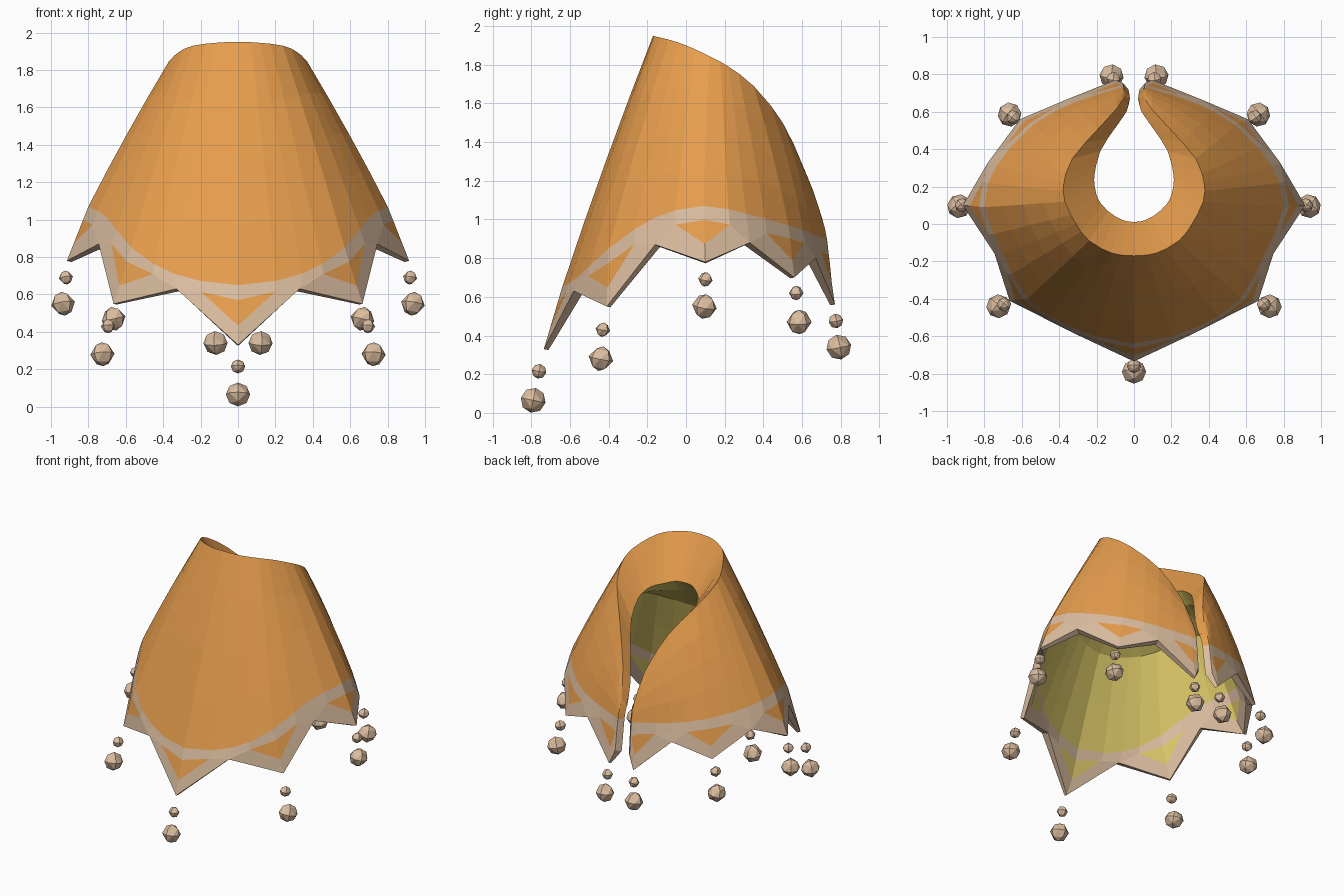
import bpy, bmesh
from mathutils import Vector

cube = bpy.data.objects.get("Cube")
if cube:
    bpy.data.objects.remove(cube)


def material(name, colour):
    mat = bpy.data.materials.new(name)
    mat.use_nodes = True
    mat.diffuse_color = (*colour, 1)
    node = next(n for n in mat.node_tree.nodes if n.type == 'BSDF_PRINCIPLED')
    node.inputs["Base Color"].default_value = (*colour, 1)
    return mat


ORANGE, TAN, YELLOW = range(3)
mats = [material("orange cloth", (0.80, 0.34, 0.075)),
        material("tan trim", (0.71, 0.51, 0.35)),
        material("yellow lining", (0.70, 0.57, 0.135))]


def points(*rows):
    return [Vector(r) for r in rows]


# Key stations from the front centre round the left side to the back slit;
# even stations are hem tips, odd ones are the notches between them
rim = points((0, -.17, 1.95), (.12, -.155, 1.945), (.24, -.09, 1.93), (.31, 0, 1.9),
             (.37, .12, 1.845), (.375, .22, 1.79), (.33, .35, 1.69), (.2, .5, 1.5),
             (.09, .62, 1.24), (.05, .69, 1.02))
collar = points((0, .01, 1.65), (.07, .025, 1.65), (.14, .07, 1.63), (.19, .13, 1.62),
                (.21, .2, 1.6), (.21, .27, 1.57), (.18, .39, 1.48), (.11, .5, 1.33),
                (.04, .6, 1.13), (.025, .66, .97))
band = points((0, -.64, .65), (.34, -.55, .71), (.57, -.4, .85), (.7, -.16, 1.01),
              (.8, .09, 1.07), (.735, .31, 1.03), (.54, .53, .97), (.33, .645, .93),
              (.1, .72, .9), (.055, .73, .89))
hem = points((0, -.735, .33), (.33, -.58, .63), (.665, -.41, .55), (.745, -.16, .87),
             (.915, .1, .78), (.78, .33, .88), (.61, .56, .7), (.35, .67, .8),
             (.1, .77, .56), (.06, .755, .66))
band_low = [p.lerp(h, 0.55 if i % 2 else 0.25) for i, (p, h) in enumerate(zip(band, hem))]
LAST = len(hem) - 1


def along(keys, s):
    """Smooth curve through the keys, mirrored at the front."""
    i = min(int(s), LAST - 1)
    t = s - i
    b, c = keys[i], keys[i + 1]
    a = keys[i - 1] if i else Vector((-c.x, c.y, c.z))
    d = keys[i + 2] if i + 2 <= LAST else c * 2 - b
    return b + (c - a) * (t / 2) + (a * 2 - b * 5 + c * 4 - d) * (t * t / 2) \
        + (b * 3 - a - c * 3 + d) * (t ** 3 / 2)


stations = []
for k in range(LAST):
    stations += [k, k + (0.42 if k % 2 else 0.58)]
stations.append(LAST)

# Outer cloth: bulging columns from the rim down to the trim band
bm = bmesh.new()
STEPS = 4
grid = []
for s in stations:
    top, low = along(rim, s), along(band, s)
    mid = (top + low) / 2
    out = Vector((mid.x, mid.y - 0.2, 0)).normalized()
    bulge = 0.02 + 0.06 * max(0, out.y)
    control = mid + out * bulge * min(1, (top - low).length)
    column = []
    for r in range(STEPS + 1):
        v = r / STEPS
        column.append(bm.verts.new(top * (1 - v) ** 2 + control * (2 * v * (1 - v)) + low * v * v))
    column.append(bm.verts.new(along(band_low, s)))
    grid.append(column)
hem_verts = [bm.verts.new(p) for p in hem]
tip_verts = {k: bm.verts.new(hem[k].lerp(band_low[k], 0.43)) for k in range(0, LAST, 2)}

shell = []
for c in range(len(grid) - 1):
    for r in range(STEPS + 1):
        shell.append(((grid[c][r], grid[c][r + 1], grid[c + 1][r + 1], grid[c + 1][r]),
                      ORANGE if r < STEPS else TAN))

# Pointed hem: an orange triangle framed by trim in each tooth
for k in range(LAST):
    first, side, second = (grid[2 * k + i][-1] for i in range(3))
    h0, h1 = hem_verts[k], hem_verts[k + 1]
    if k % 2 == 0:
        t = tip_verts[k]
        shell += [((first, t, side), ORANGE), ((t, h0, h1, side), TAN), ((side, h1, second), TAN)]
    else:
        t = tip_verts[k + 1]
        shell += [((side, t, second), ORANGE), ((side, h0, h1, t), TAN), ((first, h0, side), TAN)]


def face(verts, mat):
    bm.faces.new(verts).material_index = mat


for verts, mat in shell:
    face(verts, mat)
bm.normal_update()

# Lining: the same cloth set inwards, thinner at the tips, meeting the collar
slit = grid[-1] + [hem_verts[-1]]
tips = hem_verts[::2]
inner = {}
for v in list(bm.verts):
    if v in slit:
        co = v.co + Vector((-0.03, -0.035, -0.01))
    else:
        co = v.co - v.normal * (0.025 if v in tips else 0.05)
    if v.co.x < 0.001:
        co.x = 0
    inner[v] = bm.verts.new(co)
for s, column in zip(stations, grid):
    edge = along(collar, s)
    inner[column[0]].co = edge
    if s < LAST:
        drop = Vector((0, 0, column[0].co.z - edge.z)) * 0.5
        inner[column[1]].co = (edge - drop).lerp(inner[column[1]].co, 0.35)
for verts, mat in shell:
    face([inner[v] for v in reversed(verts)], YELLOW if mat == ORANGE else TAN)

# Collar, hem thickness and slit edge
for a, b in zip(grid, grid[1:]):
    face((a[0], b[0], inner[b[0]], inner[a[0]]), ORANGE)
for a, b in zip(hem_verts, hem_verts[1:]):
    face((a, inner[a], inner[b], b), TAN)
for r, (a, b) in enumerate(zip(slit, slit[1:])):
    face((a, b, inner[b], inner[a]), ORANGE if r < STEPS else TAN)


def make_object(name, bm, materials):
    mesh = bpy.data.meshes.new(name)
    bm.to_mesh(mesh)
    bm.free()
    for m in materials:
        mesh.materials.append(m)
    obj = bpy.data.objects.new(name, mesh)
    bpy.context.scene.collection.objects.link(obj)
    return obj


cape = make_object("cape", bm, mats)
mirror = cape.modifiers.new("mirror", 'MIRROR')
mirror.use_clip = True


# Faceted beads hanging below every tip
def bead(name, centre, radius):
    b = bmesh.new()
    bmesh.ops.create_uvsphere(b, u_segments=4, v_segments=2, radius=1)
    bmesh.ops.subdivide_edges(b, edges=b.edges[:], cuts=1, use_grid_fill=True)
    bmesh.ops.triangulate(b, faces=b.faces[:])
    for v in b.verts:
        v.co = v.co.normalized() * radius
    obj = make_object(name, b, [mats[TAN]])
    obj.location = centre
    obj.rotation_euler = (0.25 * centre[1], 0.25 * centre[0], centre[0])


hanging = {"front": ((0, -.76, .215), (0, -.79, .065)),
           "front_side": ((.695, -.43, .43), (.725, -.44, .28)),
           "side": ((.92, .1, .69), (.935, .095, .55)),
           "back_side": ((.645, .57, .62), (.665, .585, .47)),
           "back": ((.11, .775, .475), (.12, .79, .34))}
for place, (small, large) in hanging.items():
    sides = {"centre": 1} if place == "front" else {"left": 1, "right": -1}
    for label, sign in sides.items():
        for size, pos, radius in (("small", small, .038), ("large", large, .065)):
            bead(f"{size}_bead_{place}_{label}", (pos[0] * sign, pos[1], pos[2]), radius)
